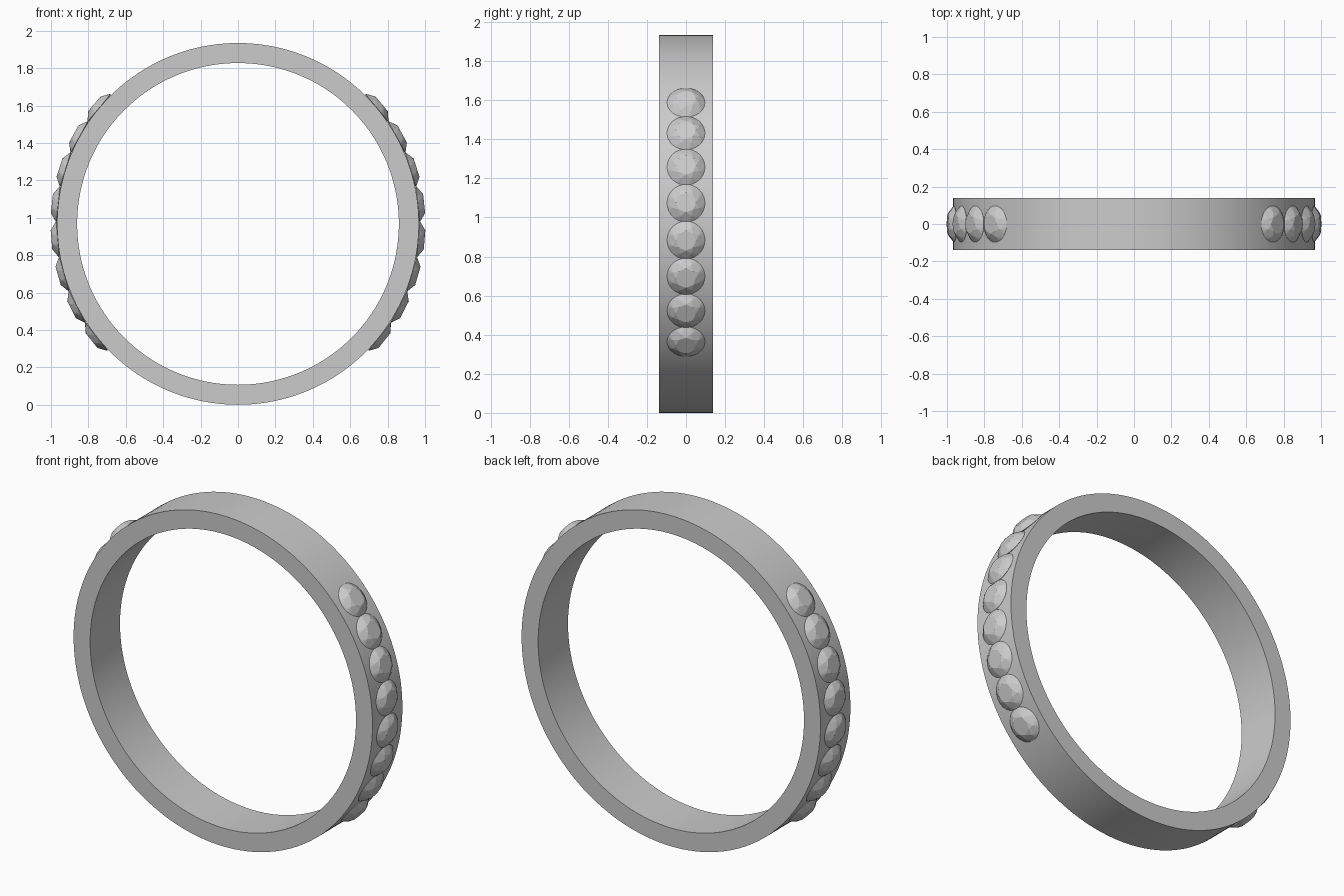
import bpy, bmesh
from math import pi, cos, sin, radians
from mathutils import Matrix, Vector

if "Cube" in bpy.data.objects:
    bpy.data.objects.remove(bpy.data.objects["Cube"])

R_OUT, R_IN, HALF_W = 0.967, 0.86, 0.138
CENTRE = Vector((0, 0, R_OUT))
GEM_R, CROWN, PAVILION = 0.097, 0.033, 0.07


def add_object(name, bm, matrix=None):
    bmesh.ops.recalc_face_normals(bm, faces=bm.faces)
    me = bpy.data.meshes.new(name)
    bm.to_mesh(me)
    bm.free()
    ob = bpy.data.objects.new(name, me)
    bpy.context.collection.objects.link(ob)
    if matrix:
        ob.matrix_world = matrix
    return ob


# Band: rectangular section swept round the y axis
def make_band(n=160):
    bm = bmesh.new()
    section = [(R_IN, -HALF_W), (R_OUT, -HALF_W), (R_OUT, HALF_W), (R_IN, HALF_W)]
    rings = [[bm.verts.new(CENTRE + Vector((r * cos(2 * pi * i / n), y, r * sin(2 * pi * i / n))))
              for r, y in section] for i in range(n)]
    for i in range(n):
        a, b = rings[i], rings[(i + 1) % n]
        for j in range(4):
            k = (j + 1) % 4
            bm.faces.new((a[j], a[k], b[k], b[j]))
    return add_object("ring_band", bm)


# Gem: brilliant cut with table, star, kite and girdle facets
def make_gem_mesh():
    bm = bmesh.new()

    def circle(count, r, z, offset=0.0):
        return [bm.verts.new((r * cos(2 * pi * (i + offset) / count),
                              r * sin(2 * pi * (i + offset) / count), z)) for i in range(count)]

    table = circle(8, GEM_R * 0.53, CROWN)
    mid = circle(8, GEM_R * 0.75, CROWN * 0.653, 0.5)
    girdle = circle(32, GEM_R, 0)
    culet = bm.verts.new((0, 0, -PAVILION))
    bm.faces.new(table)
    for k in range(8):
        n = (k + 1) % 8
        bm.faces.new((table[k], mid[k], table[n]))
        bm.faces.new((table[k], mid[k - 1], girdle[4 * k], mid[k]))
        for s in range(4):
            bm.faces.new((mid[k], girdle[4 * k + s], girdle[(4 * k + s + 1) % 32]))
    for i in range(32):
        bm.faces.new((girdle[i], culet, girdle[(i + 1) % 32]))
    return bm


band = make_band()
bpy.context.view_layer.objects.active = band
band.select_set(True)
bpy.ops.object.shade_smooth_by_angle(angle=radians(30))

# Eight touching gems on each side of the band
STEP, SHIFT = 0.1955, 0.012
for side, sign in (("right", 1), ("left", -1)):
    for i in range(8):
        angle = (i - 3.5) * STEP + SHIFT
        tilt = Matrix.Rotation(sign * (pi / 2 - angle), 4, 'Y')
        place = Matrix.Translation(CENTRE) @ tilt @ Matrix.Translation((0, 0, R_OUT + 0.001))
        add_object(f"gem_{side}_{i + 1}", make_gem_mesh(), place)
